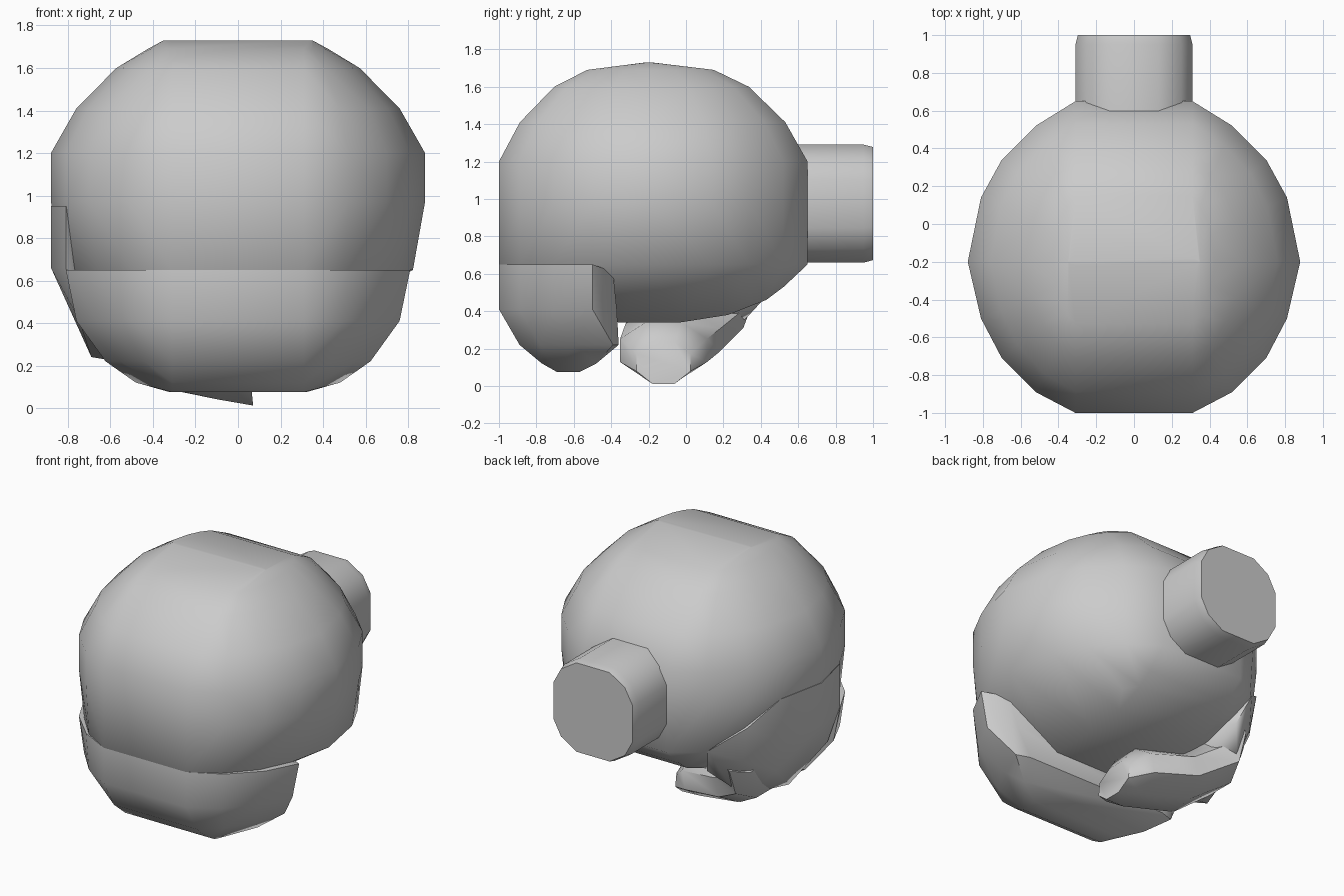
import bpy, bmesh, math
from mathutils import Vector

if "Cube" in bpy.data.objects:
    bpy.data.objects.remove(bpy.data.objects["Cube"])

# Half outline of the hand seen from above
PLAN = [(.31, -1), (.52, -.89), (.70, -.71), (.81, -.5), (.88, -.2),
        (.81, .14), (.70, .34), (.52, .52), (.31, .65)]
CY = -.2


def finish(name, bm, angle):
    bmesh.ops.dissolve_limit(bm, angle_limit=math.radians(1), verts=bm.verts, edges=bm.edges)
    bmesh.ops.recalc_face_normals(bm, faces=bm.faces)
    mesh = bpy.data.meshes.new(name)
    bm.to_mesh(mesh)
    bm.free()
    ob = bpy.data.objects.new(name, mesh)
    bpy.context.collection.objects.link(ob)
    bpy.ops.object.select_all(action='DESELECT')
    ob.select_set(True)
    bpy.context.view_layer.objects.active = ob
    bpy.ops.object.shade_smooth_by_angle(angle=math.radians(angle))
    return ob


def hull(name, points, angle=38):
    bm = bmesh.new()
    for p in points:
        bm.verts.new(p)
    bmesh.ops.remove_doubles(bm, verts=bm.verts, dist=.002)
    res = bmesh.ops.convex_hull(bm, input=bm.verts)
    junk = {g for g in res["geom_interior"] + res["geom_unused"]
            if isinstance(g, bmesh.types.BMVert) and g.is_valid}
    bmesh.ops.delete(bm, geom=list(junk), context='VERTS')
    return finish(name, bm, angle)


def loft(name, rings, angle=38):
    bm = bmesh.new()
    loops = [[bm.verts.new(p) for p in ring] for ring in rings]
    n = len(loops[0])
    for a, b in zip(loops, loops[1:]):
        for i in range(n):
            j = (i + 1) % n
            bm.faces.new((a[i], a[j], b[j], b[i]))
    bm.faces.new(loops[0][::-1])
    bm.faces.new(loops[-1])
    return finish(name, bm, angle)


# Palm: rounded block with a sloping underside (height, side spread, depth scale)
levels = [(1.73, .07, .02), (1.69, .2, .41), (1.6, .46, .63), (1.41, .79, .86),
          (1.2, 1, 1), (.97, 1, 1), (.65, .9, 1), (.53, .5, .85), (.46, .3, .74),
          (.38, 0, .5), (.34, -.2, .2)]
pts = []
for z, t, b in levels:
    for x, y in PLAN:
        w = .31 + (x - .31) * t
        pts += [(s * w, CY + (y - CY) * b, z) for s in (1, -1)]
hull("palm", pts, 75)

# Curled fingers: front wall that folds under (height, spread, front y, back y)
pts = []
for z, t, front, back in [(.65, .92, -1, -.39), (.41, .79, -1, -.37), (.22, .55, -.89, -.36),
                          (.12, .3, -.77, -.48), (.075, .02, -.69, -.57)]:
    for x, y in PLAN[:4]:
        w = min(.31 + (x - .31) * 1.14 * t, x)
        pts += [(s * w, min(y + front + 1, back), z) for s in (1, -1)]
    w = .31 + .40 * t
    pts += [(s * w, back, min(z, .61)) for s in (1, -1)]
hull("curled_fingers", pts, 45)

# Thumb base: left wall carried down from the palm into the thumb
hull("thumb_base", [(-.88, -.2, .95), (-.88, -.2, .66), (-.81, .14, .95), (-.81, .14, .65),
                    (-.81, -.5, .95), (-.81, -.5, .66), (-.76, -.15, .42), (-.73, .08, .42),
                    (-.66, .32, .55), (-.70, .34, .8), (-.4, 0, .6), (-.75, -.45, .42),
                    (-.69, -.12, .24), (-.60, .15, .26), (-.56, .32, .36), (-.46, .43, .48),
                    (-.52, .51, .66), (-.45, -.1, .2)], 75)

# Thumb: bent tube that crosses beneath the palm (centre, radii, direction)
path = [((-.56, .18, .55), (.2, .14), (.7, -.2, -1)), ((-.55, .06, .36), (.25, .15), (1, 0, -.8)),
        ((-.40, -.07, .26), (.26, .155), (1, -.2, -.3)), ((-.06, -.12, .19), (.235, .155), (1, 0, -.2)),
        ((.06, -.12, .125), (.145, .115), (1, 0, .1))]
rings = []
for c, (rw, rh), d in path:
    d = Vector(d).normalized()
    side = Vector((0, 1, 0))
    side = (side - d * side.dot(d)).normalized()
    up = d.cross(side)
    ring = []
    for i in range(8):
        a = math.radians(22.5 + 45 * i)
        ring.append(Vector(c) + (side * math.cos(a) * rw + up * math.sin(a) * rh) * 1.07)
    rings.append(ring)
loft("thumb", rings, 50)

# Wrist: faceted stub at the back
quarter = [(.31, .13), (.25, .24), (.13, .315)]
section = quarter + [(-x, z) for x, z in quarter[::-1]]
section += [(-x, -z) for x, z in section]
loft("wrist", [[(x * k, y, .975 + z * k) for x, z in section]
               for y, k in ((.45, 1), (.95, 1), (1, .96))])
